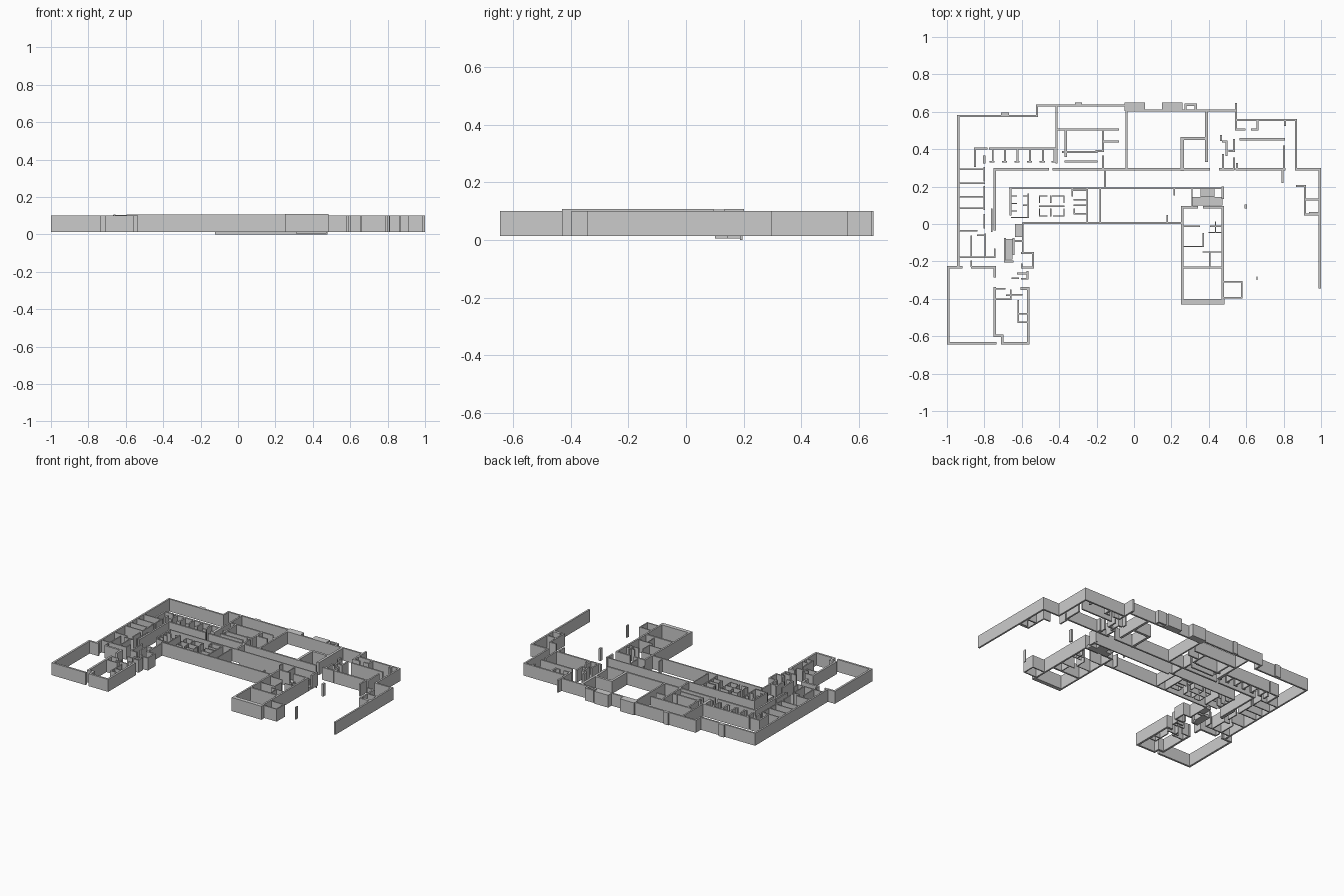
import bpy, bmesh
from mathutils import Matrix, Vector

LOW, HIGH = 0.013, 0.1


def add_box(bm, x0, y0, x1, y1, z0, z1):
    m = Matrix.Translation(((x0 + x1) / 2, (y0 + y1) / 2, (z0 + z1) / 2))
    m = m @ Matrix.Diagonal(Vector((abs(x1 - x0), abs(y1 - y0), z1 - z0, 1)))
    bmesh.ops.create_cube(bm, size=1, matrix=m)


def finish(bm, name):
    me = bpy.data.meshes.new(name)
    bm.to_mesh(me)
    bm.free()
    bpy.context.collection.objects.link(bpy.data.objects.new(name, me))


def walls(name, t, *paths, z0=LOW, z1=HIGH):
    """Each path is a flat x, y, x, y ... centre line of axis-aligned wall runs."""
    bm = bmesh.new()
    h = t / 2
    for p in paths:
        pts = list(zip(p[::2], p[1::2]))
        for (ax, ay), (bx, by) in zip(pts, pts[1:]):
            add_box(bm, min(ax, bx) - h, min(ay, by) - h,
                    max(ax, bx) + h, max(ay, by) + h, z0, z1)
    finish(bm, name)


def block(name, x0, y0, x1, y1, z0=LOW, z1=HIGH):
    bm = bmesh.new()
    add_box(bm, x0, y0, x1, y1, z0, z1)
    finish(bm, name)


# Outer shell
walls("north_west_outer_wall", 0.012,
      (-.94, -.23, -.94, .578, -.518, .578, -.518, .634, -.045, .634),
      (-.705, .59, -.675, .59), (-.31, .643, -.285, .643))
walls("north_east_outer_wall", 0.012,
      (-.04, .607, .545, .607), (.275, .61, .275, .638, .33, .638, .33, .61),
      (.545, .64, .545, .505), (.545, .556, .866, .556, .866, .293, .993, .293, .993, -.338))
block("north_pier_left", -.05, .605, .06, .65)
block("north_pier_right", .15, .605, .26, .65)

# South-west hall and rooms
walls("west_hall_wall", 0.014,
      (-.925, -.232, -.993, -.232, -.993, -.637, -.742, -.637),
      (-.865, -.232, -.745, -.232, -.745, -.28),
      (-.745, -.345, -.745, -.598, -.705, -.598, -.705, -.638, -.565, -.638, -.565, -.345, -.6, -.345))
walls("southwest_partitions", 0.008,
      (-.745, -.345, -.69, -.345), (-.745, -.403, -.66, -.403, -.66, -.355),
      (-.68, -.38, -.66, -.38), (-.65, -.378, -.6, -.378),
      (-.62, -.41, -.62, -.525, -.57, -.525), (-.62, -.48, -.57, -.48))
walls("southwest_entry_rooms", 0.01,
      (-.6, -.155, -.54, -.155, -.54, -.232, -.6, -.232, -.6, -.215),
      (-.595, .0, -.595, -.15), (-.57, -.255, -.57, -.293, -.6, -.293),
      (-.65, -.29, -.62, -.29), (-.62, -.265, -.57, -.265), (-.64, -.09, -.6, -.09),
      (-.69, -.08, -.69, -.2, -.65, -.2), (-.645, -.08, -.645, -.16))

# West range of small rooms
walls("west_rooms", 0.008,
      *[(-.94, y, -.8, y) for y in (.293, .218, .145, .085)],
      (-.94, -.035, -.84, -.035),
      (-.8, .3, -.8, .23), (-.8, .2, -.8, .08), (-.8, .05, -.8, -.02),
      (-.87, -.065, -.87, -.175), (-.795, -.055, -.795, -.175),
      (-.835, -.06, -.795, -.06), (-.94, -.178, -.745, -.178, -.745, -.135),
      (-.87, -.2, -.87, -.225), (-.76, .08, -.76, -.04))

# North-west cubicle row
walls("cubicle_row_wall", 0.012,
      (-.85, .31, -.85, .403, -.79, .403), (-.77, .403, -.418, .403), (-.8, .33, -.8, .36))
for i, x in enumerate((-.755, -.69, -.622, -.556, -.487, -.425)):
    walls(f"cubicle_divider_{i + 1}", 0.01, (x, .4, x, .335), (x - .012, .333, x + .005, .333))

# Long corridor walls
walls("corridor_north_wall", 0.012,
      (-.745, -.03, -.745, .293, -.46, .293), (-.43, .293, .4, .293),
      (.46, .293, .53, .293), (.55, .293, .805, .293), (-.155, .293, -.155, .195))
walls("corridor_south_wall", 0.008, (-.665, .192, -.12, .192), z1=.104)
walls("corridor_south_wall_deep", 0.008, (-.12, .192, .475, .192), z0=0, z1=.104)
walls("courtyard_front_wall", 0.01, (-.66, .19, -.66, .05), (-.59, .005, .26, .005), z1=.106)

# North centre rooms
walls("north_centre_rooms", 0.011,
      (-.415, .63, -.415, .33), (-.415, .505, -.085, .505),
      (-.165, .505, -.165, .4), (-.165, .36, -.165, .293), (-.165, .44, -.085, .44),
      (-.365, .5, -.365, .365), (-.38, .385, -.2, .385), (-.365, .335, -.2, .335),
      (-.2, .39, -.165, .39), (-.04, .607, -.04, .293))

# North-east rooms
walls("northeast_thick_walls", 0.017,
      (.258, .293, .258, .457, .38, .457), (.388, .6, .388, .34))
walls("northeast_rooms", 0.011,
      (.465, .47, .465, .45), (.475, .44, .495, .44, .495, .37), (.475, .293, .475, .37),
      (.535, .45, .535, .39, .51, .39), (.535, .35, .535, .293), (.55, .32, .55, .293),
      (.57, .453, .803, .453), (.803, .413, .803, .293),
      (.66, .55, .66, .505, .63, .505), (.545, .505, .59, .505), (.808, .545, .808, .53))
walls("east_lobby_walls", 0.01,
      (.793, .285, .793, .225), (.87, .203, .915, .203, .915, .05, .985, .05),
      (.915, .13, .985, .13), (.94, .06, .985, .06))

# Middle range: washrooms and long room
walls("middle_partitions", 0.007,
      (-.565, .16, -.565, .04), (-.655, .035, -.565, .035),
      *[(-.655, y, -.63, y) for y in (.15, .11, .07)],
      *[(-.59, y, -.565, y) for y in (.15, .1)],
      (-.25, .19, -.25, .01), (-.33, .18, -.25, .18), (-.18, .19, -.18, .01),
      (-.32, .13, -.25, .13), (-.32, .1, -.25, .1), (-.32, .055, -.25, .055),
      (-.33, .185, -.33, .15), (-.32, .08, -.32, .055),
      (.178, .045, .178, .01), (.215, .185, .215, .155))
walls("washroom_stalls", 0.006,
      (-.505, .15, -.465, .15), (-.435, .15, -.375, .15),
      (-.505, .095, -.375, .095), (-.505, .042, -.465, .042), (-.43, .042, -.375, .042),
      *[(x, .15, x, .115) for x in (-.505, -.445, -.375)],
      *[(x, .08, x, .042) for x in (-.505, -.445, -.375)])

# South-east wing
walls("east_wing_shell", 0.012,
      (.258, .09, .258, -.41), (.475, .195, .475, .14), (.475, .09, .475, -.42),
      (.258, .09, .335, .09), (.375, .09, .47, .09), (.258, -.232, .475, -.232), z1=.108)
block("east_wing_south_wall", .252, -.43, .483, -.402, z1=.108)
walls("east_wing_partitions", 0.006,
      (.26, -.012, .35, -.012), (.37, -.05, .37, -.12, .265, -.12),
      (.37, -.15, .47, -.15), (.405, -.15, .405, -.225), (.4, -.045, .47, -.045),
      (.435, .01, .435, -.04), (.41, -.012, .47, -.012), (.31, .19, .31, .1))
walls("east_wing_porch", 0.008,
      (.485, -.31, .575, -.31, .575, -.393, .485, -.393))

# Stair landings and loose posts
block("stair_landing_east", .31, .1, .472, .145, 0.006, .03)
block("stair_landing_upper", .355, .145, .43, .188, 0.006, .05)
block("stair_landing_west", -.69, -.19, -.65, -.08, LOW, .03)
block("stair_landing_middle", -.635, -.07, -.595, 0, LOW, .03)
block("post_north", .592, .083, .605, .105)
block("post_south", .655, -.3, .661, -.28)
